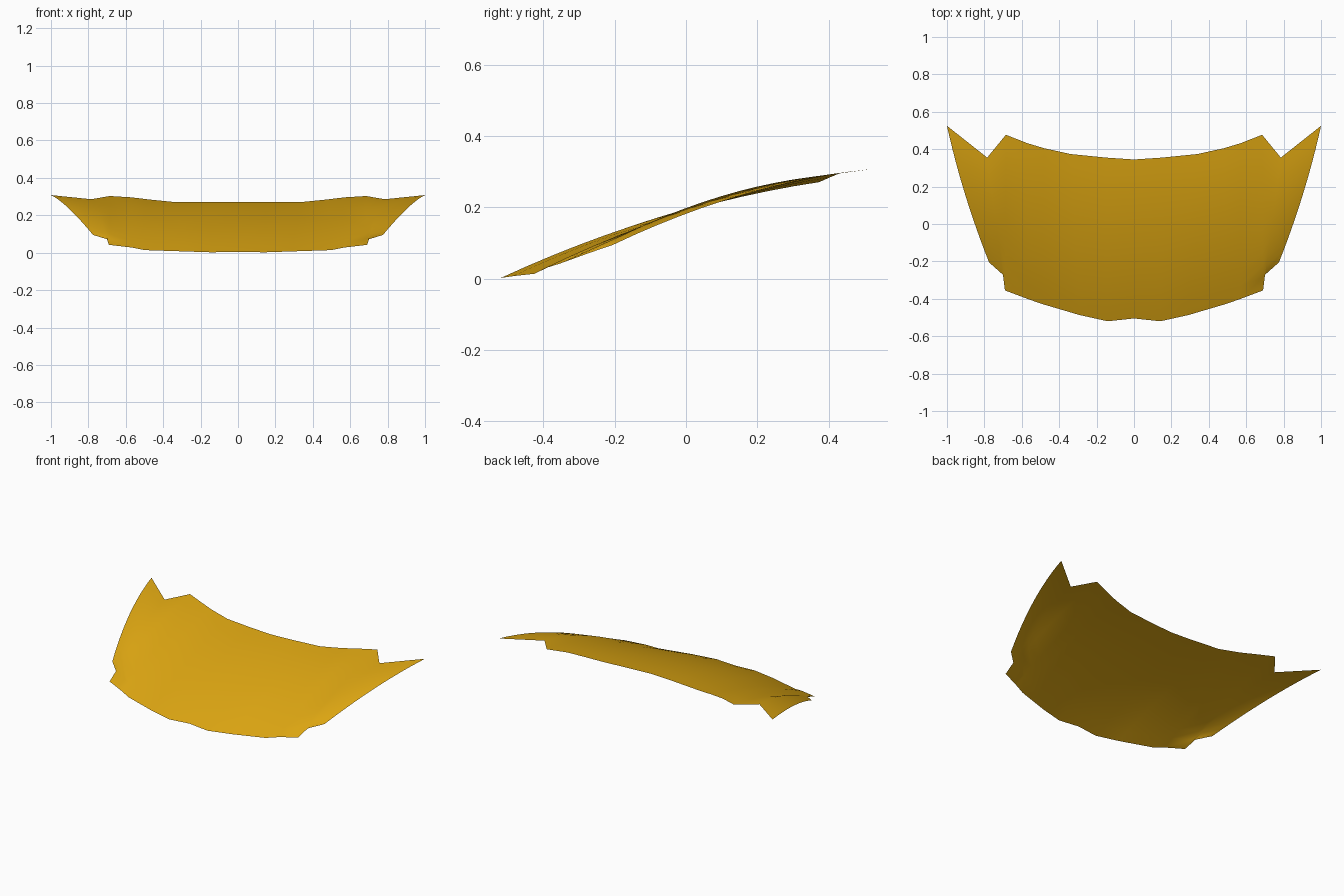
import bpy, bmesh

if "Cube" in bpy.data.objects:
    bpy.data.objects.remove(bpy.data.objects["Cube"])

gold = bpy.data.materials.new("golden yellow")
gold.diffuse_color = (0.72, 0.38, 0.006, 1)
gold.use_nodes = True
gold.node_tree.nodes["Principled BSDF"].inputs["Base Color"].default_value = gold.diffuse_color

# Stations from centre to side: front edge point, back edge point
stations = [
    ((0.00, -0.505, 0.005), (0.00, 0.345, 0.270)),
    ((0.14, -0.520, 0.002), (0.15, 0.355, 0.270)),
    ((0.29, -0.487, 0.007), (0.34, 0.374, 0.271)),
    ((0.50, -0.425, 0.014), (0.48, 0.405, 0.285)),
    ((0.57, -0.400, 0.028), (0.57, 0.432, 0.296)),
    ((0.69, -0.355, 0.042), (0.685, 0.477, 0.303)),
    ((0.70, -0.272, 0.072), (0.785, 0.355, 0.286)),
    ((0.775, -0.205, 0.095), (1.00, 0.525, 0.308)),
]
ROWS = 12

# Curved sheet panel: right half lofted front to back with a slight crown
bm = bmesh.new()
cols = []
for i, (f, b) in enumerate(stations):
    col = []
    for r in range(ROWS + 1):
        t = r / ROWS
        arch = 4 * t * (1 - t)
        x, y, z = (p + (q - p) * t for p, q in zip(f, b))
        if i == len(stations) - 1:
            x += 0.016 * arch          # bowed outer edge
        col.append(bm.verts.new((x, y, z + 0.034 * arch)))
    cols.append(col)
for a, b in zip(cols, cols[1:]):
    for r in range(ROWS):
        bm.faces.new((a[r], b[r], b[r + 1], a[r + 1]))

# Mirror to the left half and weld the centre line
geom = bm.verts[:] + bm.edges[:] + bm.faces[:]
bmesh.ops.mirror(bm, geom=geom, axis='X', merge_dist=0.0005)
bmesh.ops.recalc_face_normals(bm, faces=bm.faces[:])
if sum(f.normal.z for f in bm.faces) < 0:
    bmesh.ops.reverse_faces(bm, faces=bm.faces[:])
for f in bm.faces:
    f.smooth = True

mesh = bpy.data.meshes.new("hood_panel")
bm.to_mesh(mesh)
bm.free()
mesh.materials.append(gold)
panel = bpy.data.objects.new("hood_panel", mesh)
bpy.context.collection.objects.link(panel)
